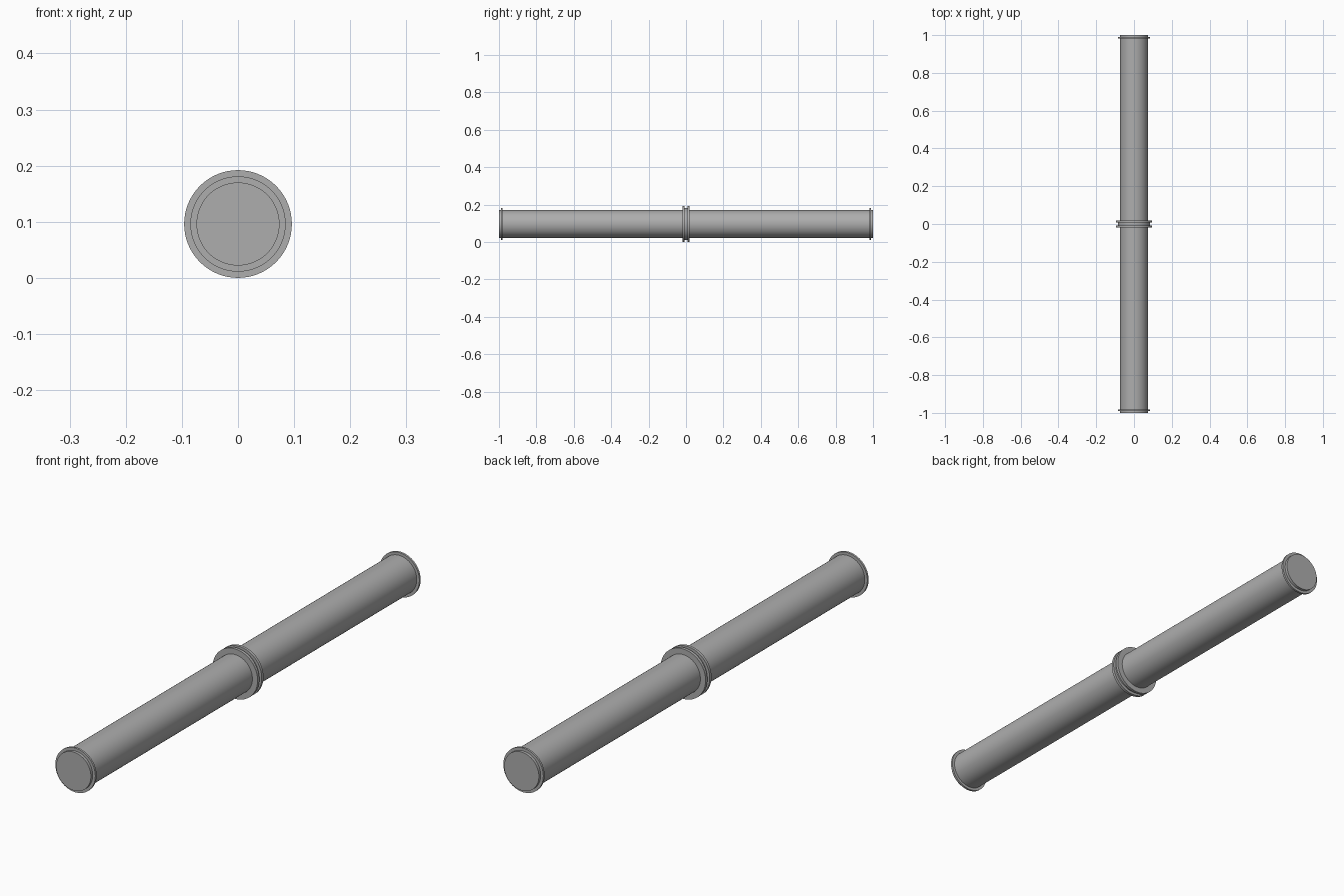
import bpy, bmesh, math

if "Cube" in bpy.data.objects:
    bpy.data.objects.remove(bpy.data.objects["Cube"])

CENTRE_Z = 0.096
SEGMENTS = 64

# Dark grey metal shared by every part
metal = bpy.data.materials.new("dark_grey_metal")
metal.diffuse_color = (0.42, 0.42, 0.42, 1)
metal.use_nodes = True
metal.node_tree.nodes["Principled BSDF"].inputs["Base Color"].default_value = metal.diffuse_color

def lathe(name, profile):
    """Spin an open (y, radius) profile about the pipe axis."""
    bm = bmesh.new()
    verts = [bm.verts.new((r, y, 0)) for y, r in profile]
    edges = [bm.edges.new(p) for p in zip(verts, verts[1:])]
    bmesh.ops.spin(bm, geom=verts + edges, cent=(0, 0, 0), axis=(0, 1, 0),
                   angle=2 * math.pi, steps=SEGMENTS)
    bmesh.ops.remove_doubles(bm, verts=bm.verts, dist=1e-5)
    bmesh.ops.recalc_face_normals(bm, faces=bm.faces)
    mesh = bpy.data.meshes.new(name)
    bm.to_mesh(mesh)
    bm.free()
    mesh.materials.append(metal)
    obj = bpy.data.objects.new(name, mesh)
    obj.location.z = CENTRE_Z
    bpy.context.collection.objects.link(obj)
    bpy.ops.object.select_all(action='DESELECT')
    obj.select_set(True)
    bpy.context.view_layer.objects.active = obj
    bpy.ops.object.shade_smooth_by_angle(angle=math.radians(30))
    return obj

# Long straight pipe with closed ends
lathe("pipe", [(-1, 0), (-1, 0.074), (1, 0.074), (1, 0)])

# Grooved coupling collar in the middle
lathe("middle_collar", [(-0.018, 0.072), (-0.018, 0.096), (-0.007, 0.096),
                        (-0.007, 0.085), (0.007, 0.085), (0.007, 0.096),
                        (0.018, 0.096), (0.018, 0.072)])

# Thin rim just inside each end
for label, y in (("front", -0.985), ("back", 0.985)):
    lathe(label + "_rim", [(y - 0.004, 0.072), (y - 0.004, 0.085),
                           (y + 0.004, 0.085), (y + 0.004, 0.072)])
